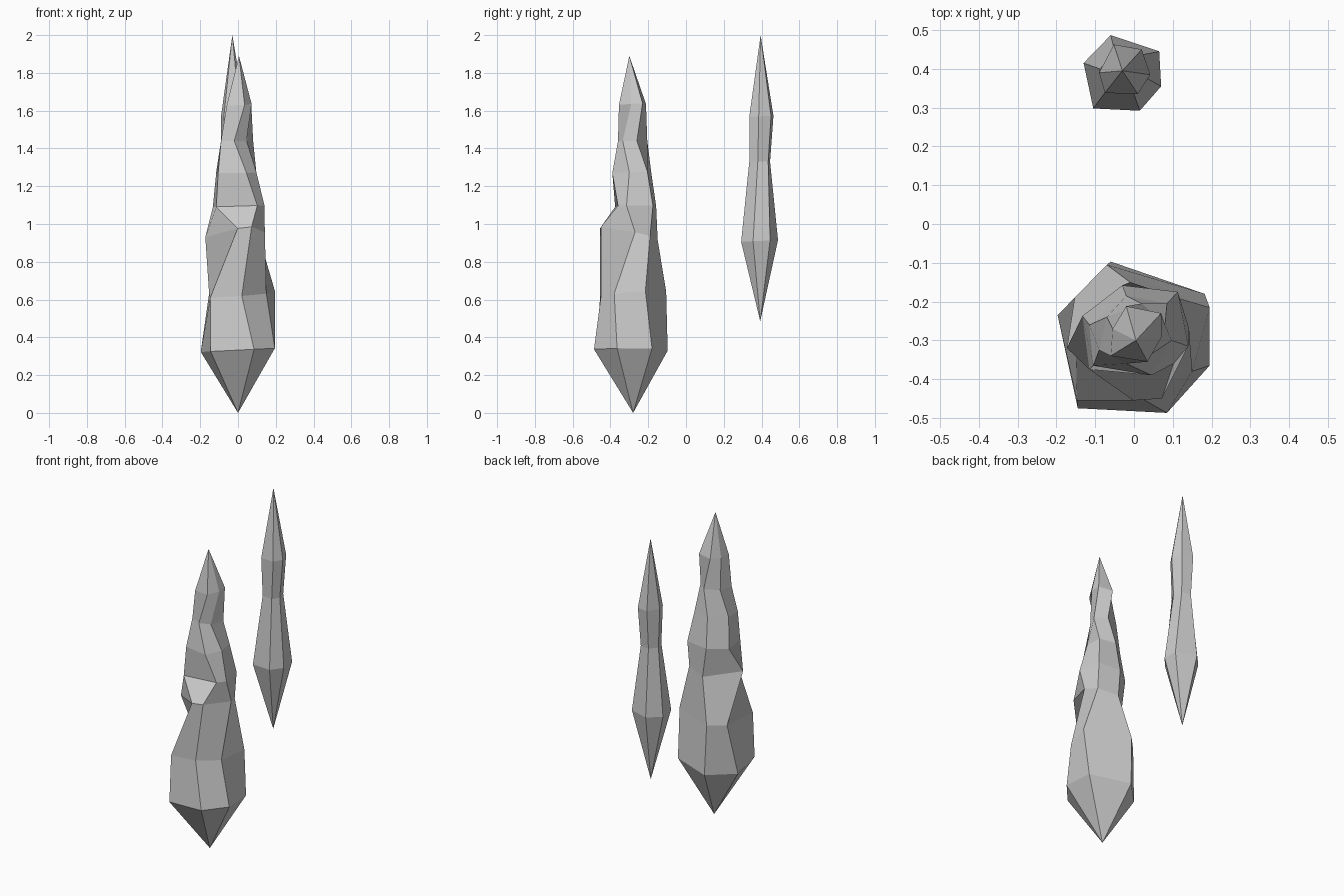
import bpy, bmesh

def crystal(name, bottom, rings, top):
    """Loft six-sided rings between two points. ring = (z, tilt_x, tilt_y, points)"""
    bm = bmesh.new()
    loops = []
    for z, tx, ty, pts in rings:
        cx = sum(p[0] for p in pts) / 6
        cy = sum(p[1] for p in pts) / 6
        loops.append([bm.verts.new((x, y, z + tx * (x - cx) + ty * (y - cy)))
                      for x, y in pts])
    lo, hi = bm.verts.new(bottom), bm.verts.new(top)
    for i in range(6):
        j = (i + 1) % 6
        bm.faces.new((lo, loops[0][j], loops[0][i]))
        for a, b in zip(loops, loops[1:]):
            bm.faces.new((a[i], a[j], b[j], b[i]))
        bm.faces.new((loops[-1][i], loops[-1][j], hi))
    bmesh.ops.recalc_face_normals(bm, faces=bm.faces)
    me = bpy.data.meshes.new(name)
    bm.to_mesh(me)
    bm.free()
    ob = bpy.data.objects.new(name, me)
    bpy.context.collection.objects.link(ob)
    return ob

# Large irregular crystal, wide near the base with ledges toward the tip
crystal("large_shard", (0, -.28, 0), [
    (.333, .05, 0, [(-.145, -.475), (.085, -.487), (.195, -.365), (.182, -.18), (-.06, -.097), (-.197, -.235)]),
    (.63, .05, .08, [(-.147, -.455), (.02, -.45), (.15, -.38), (.195, -.215), (-.07, -.105), (-.153, -.19)]),
    (.95, .12, -.2, [(-.002, -.455), (.072, -.45), (.142, -.27), (.11, -.19), (-.01, -.15), (-.173, -.32)]),
    (1.095, .03, 0, [(-.115, -.375), (.102, -.36), (.14, -.315), (.113, -.175), (-.03, -.158), (-.133, -.237)]),
    (1.275, 0, .05, [(-.105, -.365), (.045, -.39), (.097, -.30), (.085, -.205), (-.02, -.185), (-.115, -.26)]),
    (1.44, 0, 0, [(-.09, -.325), (-.02, -.36), (.045, -.335), (.08, -.26), (.02, -.205), (-.07, -.24)]),
    (1.633, .05, .05, [(-.06, -.34), (.035, -.355), (.072, -.29), (.07, -.23), (-.02, -.212), (-.055, -.27)]),
], (.005, -.3, 1.89))

# Small slender crystal floating behind
crystal("small_shard", (-.03, .393, .485), [
    (.91, 0, .05, [(-.105, .298), (.015, .292), (.07, .355), (.065, .445), (-.06, .487), (-.13, .415)]),
    (1.33, 0, 0, [(-.07, .345), (0, .335), (.025, .38), (.01, .435), (-.05, .445), (-.088, .4)]),
    (1.57, 0, .03, [(-.075, .338), (.01, .335), (.042, .385), (.02, .45), (-.052, .463), (-.09, .39)]),
], (-.03, .395, 2))
